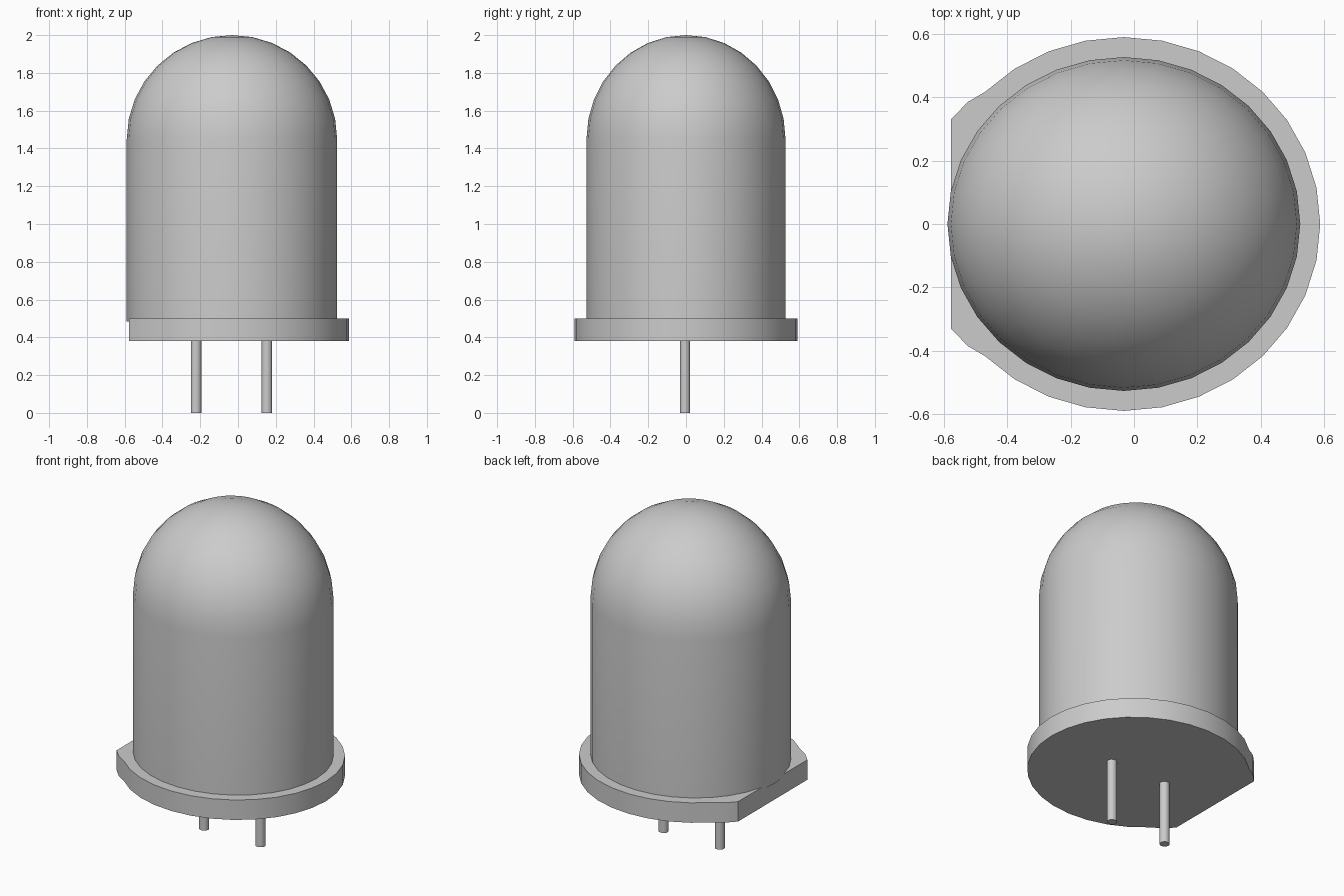
import bpy
import bmesh
from math import sin, cos, pi, radians

if "Cube" in bpy.data.objects:
    bpy.data.objects.remove(bpy.data.objects["Cube"], do_unlink=True)

SEGMENTS = 32
CENTRE_X = -0.032

grey = bpy.data.materials.new("light grey")
grey.use_nodes = True
grey.diffuse_color = (0.6, 0.6, 0.6, 1)
grey.node_tree.nodes["Principled BSDF"].inputs["Base Color"].default_value = (0.6, 0.6, 0.6, 1)


def ellipse(cx, cy, rx, ry, z, steps, first=0, last=None):
    last = steps if last is None else last
    return [(cx + rx * cos(2 * pi * i / steps), cy + ry * sin(2 * pi * i / steps), z)
            for i in range(first, last)]


def loft(name, rings, tip=None):
    """Skin a stack of outlines, closed at the bottom and by a cap or a tip."""
    bm = bmesh.new()
    loops = [[bm.verts.new(p) for p in ring] for ring in rings]
    n = len(loops[0])
    for low, high in zip(loops, loops[1:]):
        for i in range(n):
            j = (i + 1) % n
            bm.faces.new((low[i], low[j], high[j], high[i]))
    bm.faces.new(loops[0][::-1])
    if tip:
        apex = bm.verts.new(tip)
        for i in range(n):
            bm.faces.new((loops[-1][i], loops[-1][(i + 1) % n], apex))
    else:
        bm.faces.new(loops[-1])
    bmesh.ops.recalc_face_normals(bm, faces=bm.faces)
    mesh = bpy.data.meshes.new(name)
    bm.to_mesh(mesh)
    bm.free()
    mesh.materials.append(grey)
    obj = bpy.data.objects.new(name, mesh)
    bpy.context.collection.objects.link(obj)
    bpy.ops.object.select_all(action='DESELECT')
    obj.select_set(True)
    bpy.context.view_layer.objects.active = obj
    bpy.ops.object.shade_smooth_by_angle(angle=radians(30))
    return obj


# Lens: straight wall with a rounded dome
RX, RY, SPRING, RISE, STEPS = 0.557, 0.527, 1.45, 0.55, 8
lens = [ellipse(CENTRE_X, 0, RX, RY, 0.485, SEGMENTS)]
for k in range(STEPS):
    a = pi / 2 * k / STEPS
    lens.append(ellipse(CENTRE_X, 0, RX * cos(a), RY * cos(a),
                        SPRING + RISE * sin(a), SEGMENTS))
loft("domed_lens", lens, tip=(CENTRE_X, 0, SPRING + RISE))


# Base flange with a flat on the right side
def flange_ring(z):
    arc = ellipse(CENTRE_X, 0, 0.62, 0.59, z, SEGMENTS, -12, 13)
    flat = [(-0.525, 0.385, z), (-0.578, 0.33, z)]
    return arc + flat + [(x, -y, z) for x, y, z in reversed(flat)]


loft("base_flange", [flange_ring(0.38), flange_ring(0.5)])

# Two wire legs
for name, x in (("right_leg", -0.222), ("left_leg", 0.153)):
    loft(name, [ellipse(x, -0.005, 0.028, 0.027, z, 16) for z in (0, 0.39)])
